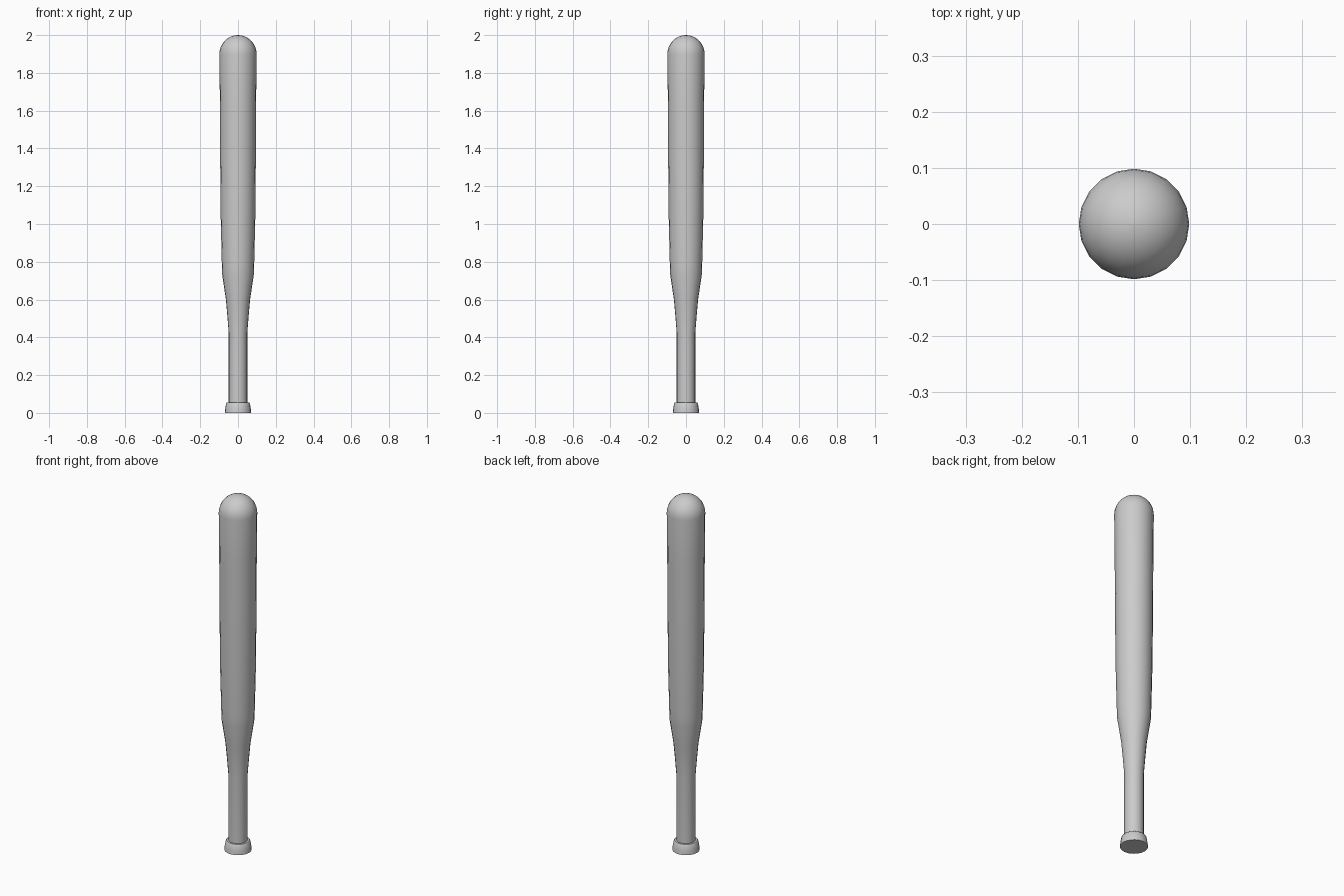
import bpy, bmesh, math
from math import sin, cos, pi, radians

if "Cube" in bpy.data.objects:
    bpy.data.objects.remove(bpy.data.objects["Cube"])

SIDES = 20

# Profile (radius, height): knob, handle, taper, barrel
profile = [(0.07, 0.0), (0.068, 0.02), (0.063, 0.05), (0.059, 0.055), (0.049, 0.055),
           (0.049, 0.42), (0.056, 0.51), (0.064, 0.60), (0.0835, 0.73), (0.0855, 0.78),
           (0.0915, 1.03), (0.0945, 1.35), (0.096, 1.65), (0.0985, 1.90)]
# Rounded tip
profile += [(0.0985 * cos(a), 1.90 + 0.10 * sin(a)) for a in (radians(d) for d in range(11, 89, 11))]

bm = bmesh.new()
rings = [[bm.verts.new((r * cos(2 * pi * i / SIDES), r * sin(2 * pi * i / SIDES), z))
          for i in range(SIDES)] for r, z in profile]
for low, high in zip(rings, rings[1:]):
    for i in range(SIDES):
        j = (i + 1) % SIDES
        bm.faces.new((low[i], low[j], high[j], high[i]))

# Flat base and closed tip
bm.faces.new(rings[0][::-1])
tip = bm.verts.new((0, 0, 2.0))
for i in range(SIDES):
    bm.faces.new((rings[-1][i], rings[-1][(i + 1) % SIDES], tip))

mesh = bpy.data.meshes.new("bat")
bm.to_mesh(mesh)
bm.free()
bat = bpy.data.objects.new("bat", mesh)
bpy.context.collection.objects.link(bat)

bpy.context.view_layer.objects.active = bat
bat.select_set(True)
bpy.ops.object.shade_smooth_by_angle(angle=radians(35))
